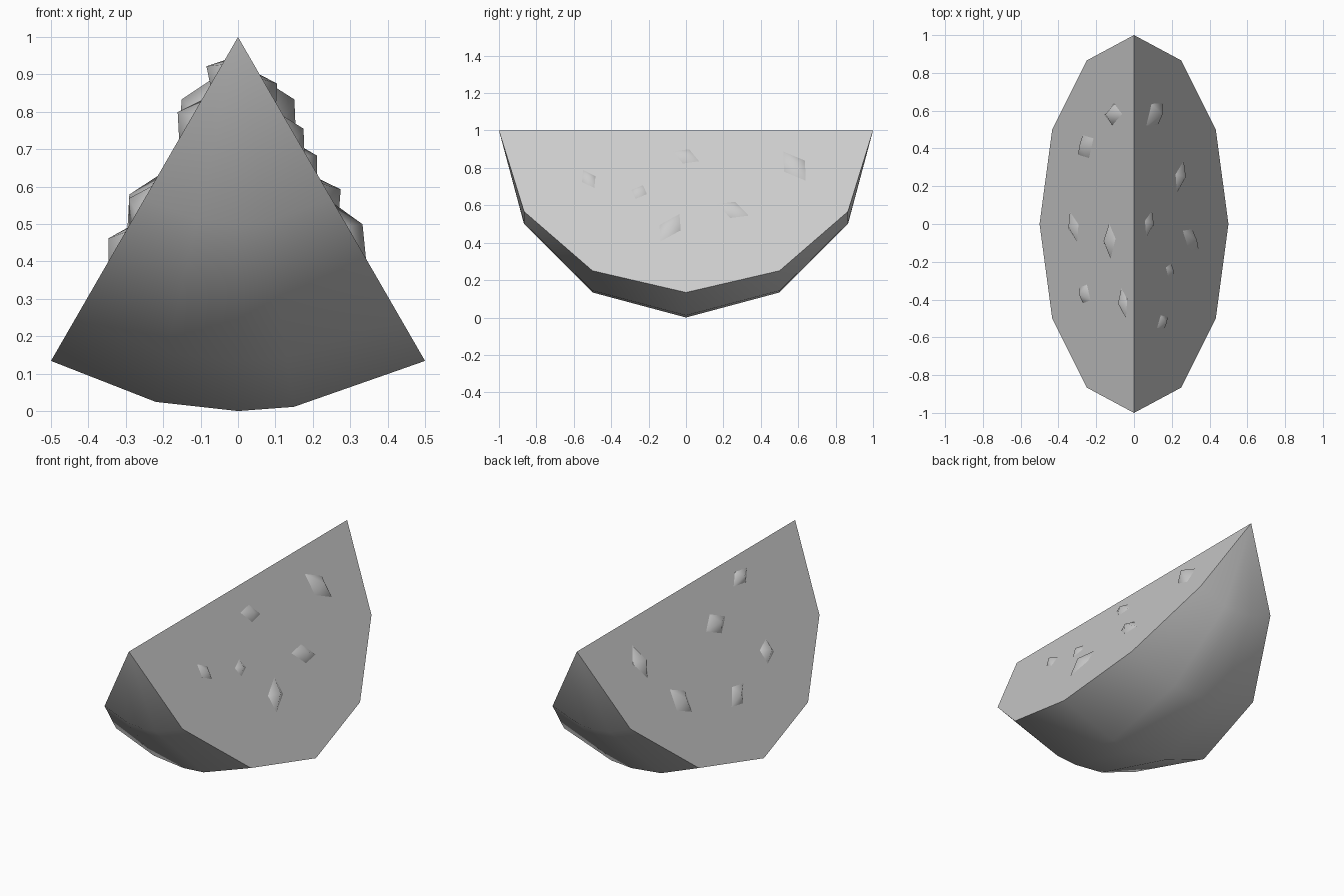
import bpy
import bmesh
from math import sin, cos, radians
from mathutils import Vector

cube = bpy.data.objects.get("Cube")
if cube:
    bpy.data.objects.remove(cube)

grey = bpy.data.materials.new("light grey")
grey.use_nodes = True
tone = (0.604, 0.604, 0.604, 1)
grey.diffuse_color = tone
grey.node_tree.nodes["Principled BSDF"].inputs["Base Color"].default_value = tone


def finish(bm, name, sharp_angle):
    """Turn a bmesh into a named, smooth-shaded object."""
    bmesh.ops.recalc_face_normals(bm, faces=bm.faces)
    mesh = bpy.data.meshes.new(name)
    bm.to_mesh(mesh)
    bm.free()
    mesh.materials.append(grey)
    obj = bpy.data.objects.new(name, mesh)
    bpy.context.collection.objects.link(obj)
    bpy.ops.object.select_all(action='DESELECT')
    obj.select_set(True)
    bpy.context.view_layer.objects.active = obj
    bpy.ops.object.shade_smooth_by_angle(angle=radians(sharp_angle))
    return obj


# Melon wedge: half a twelve-sided disc swept through sixty degrees
def build_wedge():
    bm = bmesh.new()
    front = bm.verts.new((0, -1, 1))
    back = bm.verts.new((0, 1, 1))
    meridians = []
    for swing in (-30, -12.7, 0, 8.6, 30):
        a = radians(swing)
        arc = [front]
        for step in range(1, 6):
            t = radians(30 * step)
            r = sin(t)
            arc.append(bm.verts.new((r * sin(a), -cos(t), 1 - r * cos(a))))
        arc.append(back)
        meridians.append(arc)
    # Curved rind between neighbouring meridians
    for left, right in zip(meridians, meridians[1:]):
        for i in range(len(left) - 1):
            corners = [left[i], left[i + 1], right[i + 1], right[i]]
            bm.faces.new(list(dict.fromkeys(corners)))
    # Two flat cut faces that meet at the top edge
    bm.faces.new(meridians[0])
    bm.faces.new(meridians[-1])
    finish(bm, "melon_wedge", 45)


# Seed: a diamond-shaped stud half sunk into a cut face
def build_seed(name, side, seed):
    along, down, au, av, bu, bv, height = seed
    y_axis = Vector((0, side, 0))
    slope = Vector((side * 0.5, 0, -0.866))
    normal = Vector((side * 0.866, 0, 0.5))
    centre = Vector((0, 0, 1)) + y_axis * along + slope * down
    p = y_axis * au + slope * av
    q = y_axis * bu + slope * bv
    bm = bmesh.new()
    rim = [bm.verts.new(centre + d) for d in (p, q, -p, -q)]
    for reach in (height, -height):
        tip = bm.verts.new(centre + normal * reach)
        for i in range(4):
            bm.faces.new((rim[i], rim[(i + 1) % 4], tip))
    finish(bm, name, 80)


# Each seed: position along and down the face, two half diagonals, height
left_seeds = [
    (.58, .22, .06, .09, .056, -.034, .047),
    (0, .16, .07, .03, .017, -.044, .028),
    (.25, .49, .085, .036, .013, -.05, .034),
    (-.085, .6, -.05, .084, .057, .016, .038),
    (-.25, .38, -.02, .042, .041, .013, .024),
    (-.52, .3, .03, .055, .036, -.018, .029),
]
right_seeds = [
    (.42, .11, .023, .038, .08, -.025, .034),
    (.09, .255, .012, .06, .093, -.008, .039),
    (.37, .52, -.034, .06, .049, .022, .037),
    (-.58, .22, .002, .095, .057, .01, .047),
    (-.41, .51, .043, .081, .061, -.034, .041),
    (.015, .64, .013, .052, .08, -.038, .031),
]

build_wedge()
for label, side, seeds in (("left", 1, left_seeds), ("right", -1, right_seeds)):
    for number, seed in enumerate(seeds, 1):
        build_seed(f"{label}_seed_{number}", side, seed)
